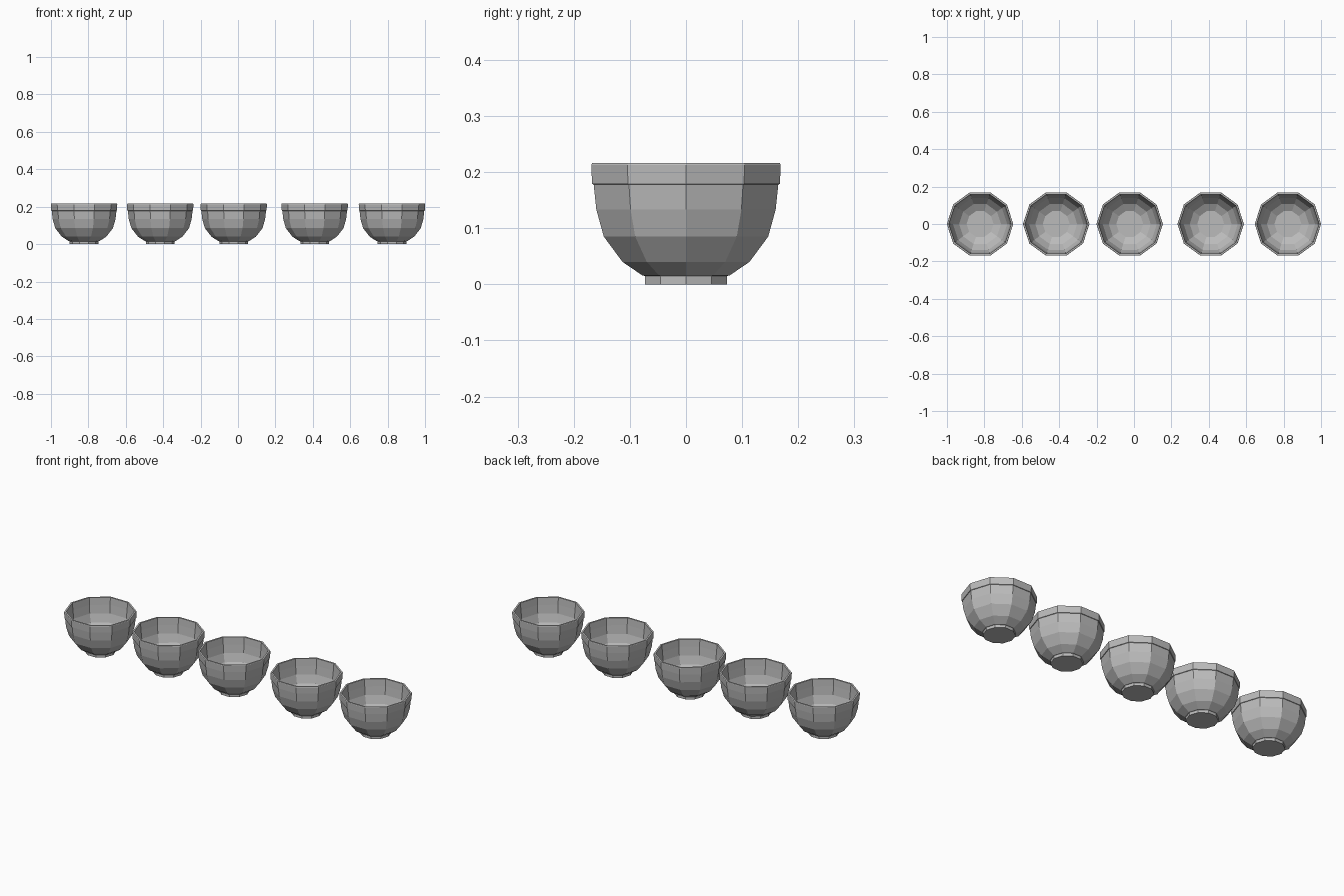
import bpy, bmesh, math

cube = bpy.data.objects.get("Cube")
if cube:
    bpy.data.objects.remove(cube, do_unlink=True)

SIDES = 10

grey = bpy.data.materials.new("stone_grey")
grey.use_nodes = True
grey.diffuse_color = (0.5, 0.5, 0.5, 1)
grey.node_tree.nodes["Principled BSDF"].inputs["Base Color"].default_value = (0.5, 0.5, 0.5, 1)

# Bowl profile (radius, height): foot, outer wall, lip, inner wall, floor
PROFILE = [
    (0.077, 0.0), (0.077, 0.015), (0.082, 0.016), (0.119, 0.040),
    (0.154, 0.085), (0.168, 0.133), (0.173, 0.178),
    (0.176, 0.179), (0.1775, 0.213), (0.176, 0.216),
    (0.167, 0.216), (0.164, 0.178), (0.159, 0.133),
    (0.145, 0.090), (0.112, 0.048), (0.072, 0.026),
]


def lathe(name, profile):
    """Flat-sided solid of revolution, closed at both ends of its profile."""
    bm = bmesh.new()
    rings = []
    for r, z in profile:
        angles = [2 * math.pi * i / SIDES for i in range(SIDES)]
        rings.append([bm.verts.new((r * math.cos(a), r * math.sin(a), z)) for a in angles])
    for low, high in zip(rings, rings[1:]):
        for i in range(SIDES):
            j = (i + 1) % SIDES
            bm.faces.new((low[i], low[j], high[j], high[i]))
    bm.faces.new(rings[0][::-1])
    bm.faces.new(rings[-1])
    bmesh.ops.recalc_face_normals(bm, faces=bm.faces)
    mesh = bpy.data.meshes.new(name)
    bm.to_mesh(mesh)
    bm.free()
    mesh.materials.append(grey)
    return mesh


# Row of five identical bowls, slightly unevenly spaced
bowl = lathe("bowl", PROFILE)
for n, x in enumerate((-0.823, -0.416, -0.023, 0.41, 0.823), 1):
    obj = bpy.data.objects.new(f"bowl_{n}", bowl)
    obj.location.x = x
    bpy.context.collection.objects.link(obj)
